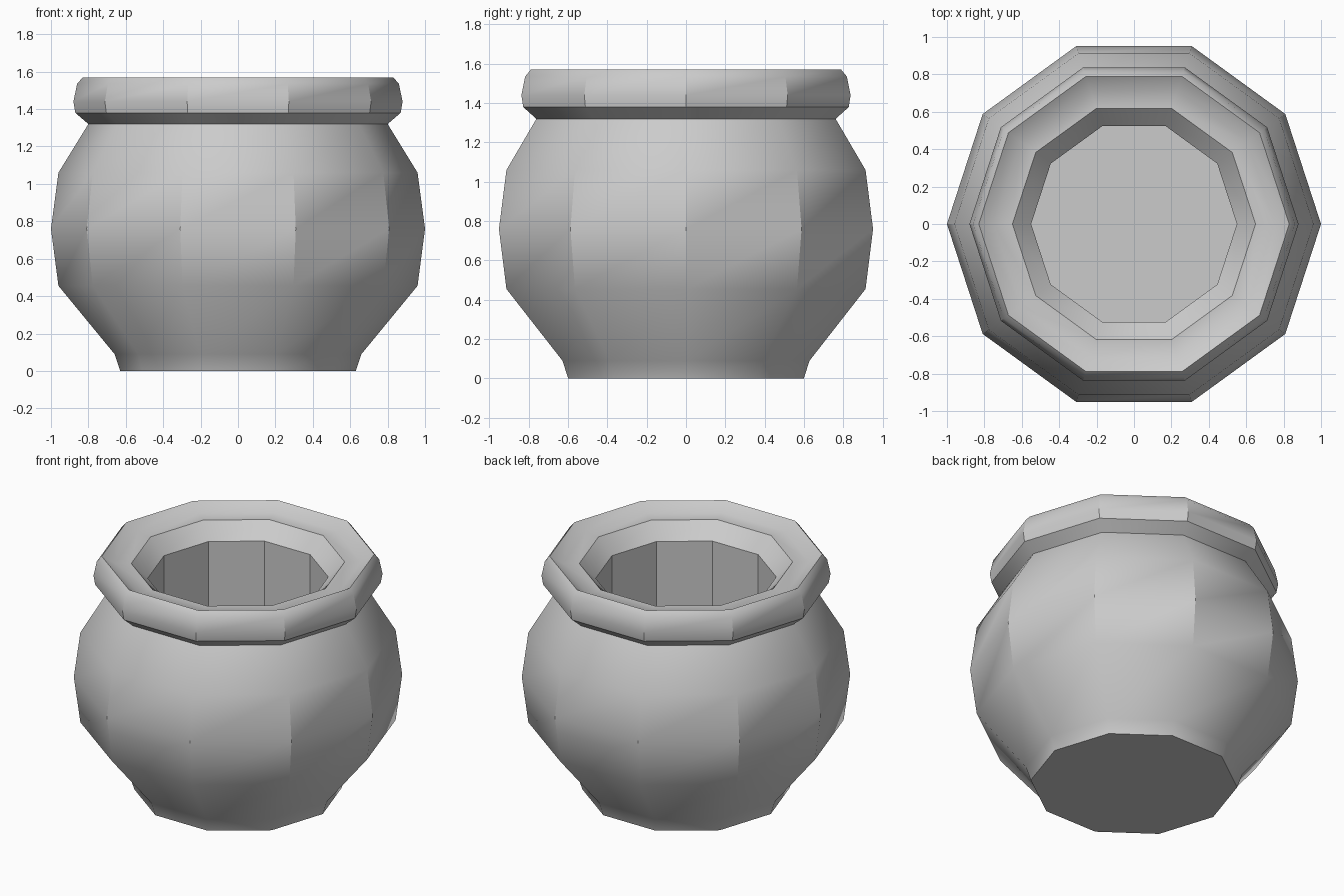
import bpy, bmesh
from math import cos, sin, pi, radians

if "Cube" in bpy.data.objects:
    bpy.data.objects.remove(bpy.data.objects["Cube"])

SIDES = 10

# Closed pot profile (radius, height): base, belly, neck, rim, ledge, inner wall, floor
PROFILE = [
    (0.63, 0.00), (0.66, 0.09), (0.96, 0.455), (1.00, 0.76), (0.96, 1.06),
    (0.80, 1.32), (0.87, 1.38), (0.88, 1.44), (0.86, 1.535), (0.83, 1.57),
    (0.75, 1.52), (0.65, 1.52), (0.55, 1.42), (0.55, 0.10),
]


def lathe(name, profile, sides):
    """Revolve a profile into a faceted solid with flat caps at both ends."""
    bm = bmesh.new()
    rings = [[bm.verts.new((r * cos(2 * pi * i / sides), r * sin(2 * pi * i / sides), z))
              for i in range(sides)] for r, z in profile]
    for low, high in zip(rings, rings[1:]):
        for i in range(sides):
            j = (i + 1) % sides
            bm.faces.new((low[i], low[j], high[j], high[i]))
    bm.faces.new(rings[0][::-1])
    bm.faces.new(rings[-1])
    mesh = bpy.data.meshes.new(name)
    bm.to_mesh(mesh)
    bm.free()
    obj = bpy.data.objects.new(name, mesh)
    bpy.context.collection.objects.link(obj)
    return obj


# Pot, with the steep facet edges kept sharp
pot = lathe("pot", PROFILE, SIDES)
bpy.context.view_layer.objects.active = pot
pot.select_set(True)
bpy.ops.object.shade_smooth_by_angle(angle=radians(35))
